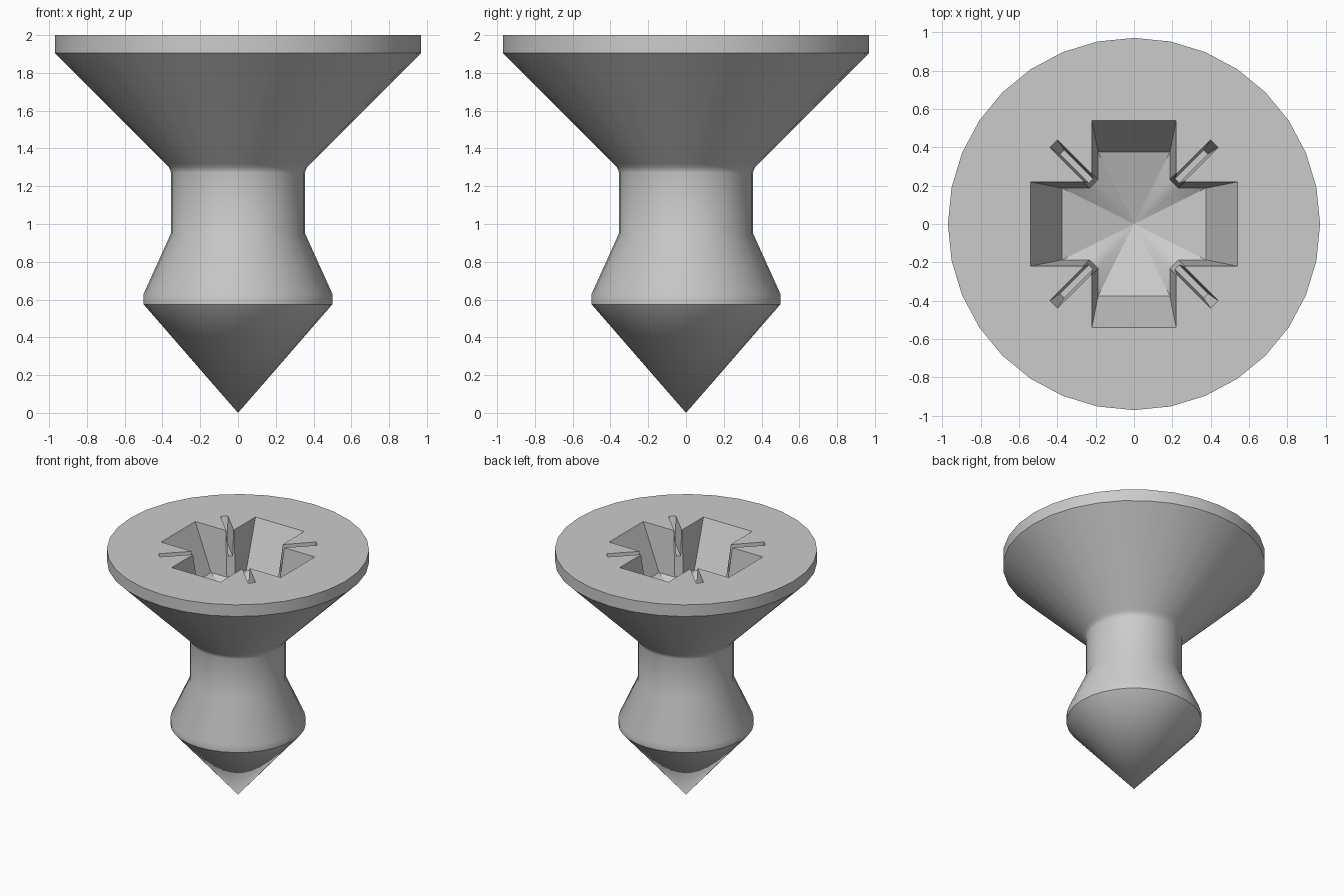
import bpy
import bmesh
import math

cube = bpy.data.objects.get("Cube")
if cube:
    bpy.data.objects.remove(cube, do_unlink=True)

steel = bpy.data.materials.new("grey steel")
steel.use_nodes = True
GREY = (0.6, 0.6, 0.6, 1)
steel.diffuse_color = GREY
steel.node_tree.nodes["Principled BSDF"].inputs["Base Color"].default_value = GREY

SIDES = 32
TOP = 2.0


def make_object(name, bm):
    bmesh.ops.recalc_face_normals(bm, faces=bm.faces)
    mesh = bpy.data.meshes.new(name)
    bm.to_mesh(mesh)
    bm.free()
    mesh.materials.append(steel)
    obj = bpy.data.objects.new(name, mesh)
    bpy.context.collection.objects.link(obj)
    return obj


def bridge(bm, a, b):
    for i in range(len(a)):
        j = (i + 1) % len(a)
        bm.faces.new((a[i], a[j], b[j], b[i]))


def fan(bm, ring, z):
    centre = bm.verts.new((0, 0, z))
    for i in range(len(ring)):
        bm.faces.new((ring[i], ring[(i + 1) % len(ring)], centre))


def make_screw():
    """Pointed tip, flared shank and countersunk head turned from one profile."""
    profile = [(0.5, 0.575), (0.5, 0.63), (0.355, 0.95), (0.355, 1.27),
               (0.358, 1.285), (0.367, 1.302), (0.385, 1.32),
               (0.97, 1.905), (0.97, TOP)]
    bm = bmesh.new()
    rings = []
    for r, z in profile:
        angles = [2 * math.pi * i / SIDES for i in range(SIDES)]
        rings.append([bm.verts.new((r * math.cos(a), r * math.sin(a), z)) for a in angles])
    for low, high in zip(rings, rings[1:]):
        bridge(bm, low, high)
    fan(bm, rings[0], 0)
    bm.faces.new(rings[-1])
    return make_object("screw", bm)


def cross_ring(bm, end, half, inner, z):
    """Cross outline with chamfered inner corners."""
    arm = [(inner, -half), (end, -half), (end, half), (inner, half)]
    ring = []
    for k in range(4):
        c, s = round(math.cos(k * math.pi / 2)), round(math.sin(k * math.pi / 2))
        ring += [bm.verts.new((x * c - y * s, x * s + y * c, z)) for x, y in arm]
    return ring


def make_cross_cutter():
    bm = bmesh.new()
    depth, over = 0.36, 0.04
    top, bottom = (0.54, 0.22, 0.265), (0.375, 0.187, 0.232)
    # Extend the tapered walls a little above the head
    raised = [t + (t - b) * over / depth for t, b in zip(top, bottom)]
    upper = cross_ring(bm, *raised, TOP + over)
    lower = cross_ring(bm, *bottom, TOP - depth)
    bridge(bm, upper, lower)
    bm.faces.new(upper)
    fan(bm, lower, TOP - depth - 0.12)
    return make_object("cross_cutter", bm)


def make_slot_cutter(index):
    """Thin tapered notch running out along a diagonal."""
    a = math.pi / 4 + index * math.pi / 2
    c, s = math.cos(a), math.sin(a)
    bm = bmesh.new()
    rings = []
    for end, half, z in ((0.605, 0.03, TOP + 0.04), (0.53, 0.016, TOP - 0.2)):
        corners = [(0.2, -half), (end, -half), (end, half), (0.2, half)]
        rings.append([bm.verts.new((x * c - y * s, x * s + y * c, z)) for x, y in corners])
    bridge(bm, *rings)
    for ring in rings:
        bm.faces.new(ring)
    return make_object(f"slot_cutter_{index + 1}", bm)


screw = make_screw()
cutters = [make_cross_cutter()] + [make_slot_cutter(i) for i in range(4)]

# Cut the driver recess
bpy.ops.object.select_all(action='DESELECT')
screw.select_set(True)
bpy.context.view_layer.objects.active = screw
for cutter in cutters:
    mod = screw.modifiers.new("recess", 'BOOLEAN')
    mod.operation = 'DIFFERENCE'
    mod.solver = 'EXACT'
    mod.object = cutter
    bpy.ops.object.modifier_apply(modifier=mod.name)
for cutter in cutters:
    bpy.data.objects.remove(cutter, do_unlink=True)

bpy.ops.object.shade_smooth_by_angle(angle=math.radians(30))
